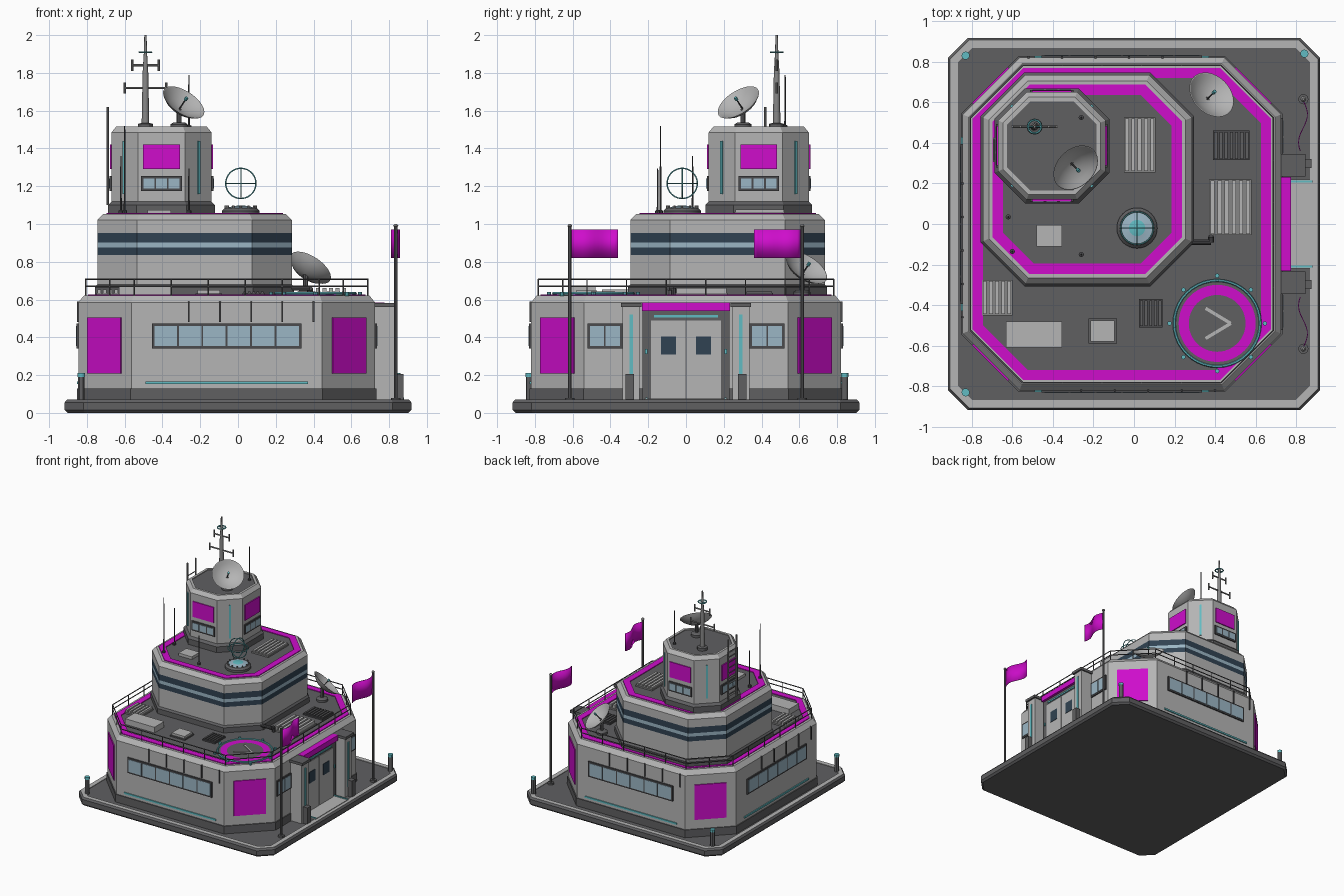
import bpy, bmesh, math
from mathutils import Vector, Matrix

cube = bpy.data.objects.get("Cube")
if cube:
    bpy.data.objects.remove(cube, do_unlink=True)


def material(name, r, g, b):
    m = bpy.data.materials.new(name)
    m.use_nodes = True
    m.diffuse_color = (r, g, b, 1)
    m.node_tree.nodes["Principled BSDF"].inputs["Base Color"].default_value = (r, g, b, 1)
    return m


LIGHT = material("light grey", .46, .46, .46)
MID = material("mid grey", .24, .24, .24)
DARK = material("dark grey", .115, .115, .12)
CHAR = material("charcoal", .07, .07, .075)
PINK = material("magenta", .62, .004, .6)
GLASS = material("pale glass", .33, .47, .56)
NAVY = material("navy glass", .03, .055, .085)
CYAN = material("cyan", .12, .5, .54)


def finish(name, bm, mats, smooth=False):
    bmesh.ops.recalc_face_normals(bm, faces=bm.faces)
    me = bpy.data.meshes.new(name)
    bm.to_mesh(me)
    bm.free()
    ob = bpy.data.objects.new(name, me)
    bpy.context.collection.objects.link(ob)
    for m in mats:
        me.materials.append(m)
    if smooth:
        bpy.ops.object.select_all(action='DESELECT')
        bpy.context.view_layer.objects.active = ob
        ob.select_set(True)
        bpy.ops.object.shade_smooth_by_angle()
    return ob


def loft(name, rings, bands, closed=True, smooth=False):
    """Skin rings of points; bands holds one material per step, then the cap."""
    bm = bmesh.new()
    mats = list(dict.fromkeys(bands))
    loops = [[bm.verts.new(p) for p in ring] for ring in rings]
    n = len(loops[0])
    for a, b, m in zip(loops, loops[1:], bands):
        for i in range(n):
            j = (i + 1) % n
            bm.faces.new((a[i], a[j], b[j], b[i])).material_index = mats.index(m)
    if closed:
        bm.faces.new(loops[0]).material_index = mats.index(bands[0])
        bm.faces.new(loops[-1]).material_index = mats.index(bands[-1])
    return finish(name, bm, mats, smooth)


class Tier:
    """Rectangle with cut corners that can be inset, lofted and decorated."""
    def __init__(self, cx, cy, hx, hy, cut):
        self.cx, self.cy, self.hx, self.hy, self.cut = cx, cy, hx, hy, cut

    def ring(self, inset, z):
        x, y = self.hx - inset, self.hy - inset
        c = self.cut - inset * (2 - math.sqrt(2))
        pts = [(x - c, -y), (x, c - y), (x, y - c), (x - c, y),
               (c - x, y), (-x, y - c), (-x, c - y), (c - x, -y)]
        return [(self.cx + px, self.cy + py, z) for px, py in pts]

    def build(self, name, steps, bands):
        return loft(name, [self.ring(*s) for s in steps], bands)

    def plate(self, name, k, u, z, w, h, mat, out=.008, thick=.016):
        """Plate on wall k (eighth turns from the front), u along the wall."""
        a = k * math.pi / 4
        n, t = Vector((math.sin(a), -math.cos(a), 0)), Vector((math.cos(a), math.sin(a), 0))
        d = self.cut / 2 if k % 2 else 0
        mid = Vector((self.cx, self.cy, z))
        mid += Vector(((self.hx - d) * round(n.x), (self.hy - d) * round(n.y), 0))
        return box(name, mid + t * u + n * (out - thick / 2), (w, thick, h), mat, a)

    def windows(self, name, k, u, z, w, h, count):
        self.plate(name + "_frame", k, u, z, w, h, CHAR, .01, .02)
        step = (w - .016) / count
        for i in range(count):
            self.plate(name + "_pane", k, u + (i - (count - 1) / 2) * step, z,
                       step - .01, h - .026, GLASS, .013)


def box(name, centre, size, mat, angle=0):
    bm = bmesh.new()
    bmesh.ops.create_cube(bm, size=1, matrix=Matrix.Translation(centre)
                          @ Matrix.Rotation(angle, 4, 'Z') @ Matrix.Diagonal((*size, 1)))
    return finish(name, bm, [mat])


def block(name, x0, x1, y0, y1, z0, z1, mat):
    return box(name, ((x0 + x1) / 2, (y0 + y1) / 2, (z0 + z1) / 2), (x1 - x0, y1 - y0, z1 - z0), mat)


def lathe(name, loc, profile, bands, axis=(0, 0, 1), sides=32):
    rot = Vector(axis).to_track_quat('Z', 'Y')
    rings = []
    for r, z in profile:
        rings.append([Vector(loc) + rot @ Vector((r * math.cos(i * math.tau / sides),
                      r * math.sin(i * math.tau / sides), z)) for i in range(sides)])
    return loft(name, rings, bands, smooth=True)


def rod(name, p, q, r, mat, sides=8):
    d = Vector(q) - Vector(p)
    return lathe(name, p, [(r, 0), (r, d.length)], [mat, mat], d, sides)


def hoop(name, loc, radius, r, mat, rot=(0, 0, 0)):
    bpy.ops.mesh.primitive_torus_add(location=loc, rotation=rot, major_radius=radius,
                                     minor_radius=r, major_segments=40, minor_segments=6)
    ob = bpy.context.object
    ob.name = name
    ob.data.materials.append(mat)


# Ground slab with pale lip
slab = Tier(0, 0, .918, .918, .1)
slab.build("ground_slab", [(.015, 0), (0, .015), (0, .055), (.012, .07), (.05, .07), (.05, .065)],
           [DARK, DARK, DARK, LIGHT, LIGHT, DARK])

# Three stacked storeys
low = Tier(-.06, 0, .785, .82, .28)
mid = Tier(-.23, .22, .515, .515, .21)
top = Tier(-.405, .385, .265, .265, .14)
low.build("lower_storey", [(-.008, .06), (-.008, .13), (0, .13), (0, .585), (.03, .622), (.05, .622),
          (.05, .628), (.1, .628), (.1, .622)],
          [DARK, DARK, LIGHT, LIGHT, LIGHT, PINK, PINK, PINK, DARK])
mid.build("middle_storey", [(-.012, .62), (-.012, .665), (0, .68), (0, .835), (0, .875), (0, .902), (0, .952),
          (0, 1.02), (.03, 1.052), (.048, 1.052), (.048, 1.058), (.1, 1.058), (.1, 1.052)],
          [DARK, DARK, LIGHT, NAVY, GLASS, NAVY, LIGHT, LIGHT, LIGHT, PINK, PINK, PINK, DARK])
top.build("tower", [(-.018, 1.05), (-.018, 1.1), (0, 1.118), (0, 1.485), (.025, 1.515), (.045, 1.515),
          (.045, 1.508)], [DARK, DARK, LIGHT, LIGHT, LIGHT, LIGHT, DARK])

# Wall details
for k in (0, 4, 6):
    low.windows("lower_window", k, 0, .407, .79, .13, 6)
    low.plate("light_strip", k, 0, .16, .86, .014, CYAN)
    for i in range(5):
        low.plate("wall_rib", k, -.2 + .165 * i, .535, .009, .11, CHAR)
for s in (-1, 1):
    low.windows("side_window", 2, s * .43, .407, .185, .13, 2)
for k in (1, 3, 5, 7):
    low.plate("corner_screen", k, 0, .357, .25, .295, PINK)
    top.plate("tower_light_strip", k, 0, 1.3, .014, .28, CYAN)
for k in (0, 2, 4, 6):
    top.plate("tower_screen", k, 0, 1.355, .195, .13, PINK)
    top.windows("tower_window", k, 0, 1.215, .215, .08, 3)

# Entrance on the model's left
block("door_frame", .7, .755, -.23, .23, .065, .54, DARK)
block("canopy", .7, .775, -.232, .232, .54, .585, PINK)
block("canopy_light", .75, .762, -.17, .17, .505, .518, CYAN)
block("porch", .72, .88, -.22, .22, .06, .075, LIGHT)
for s in (-1, 1):
    box("door", (.745, s * .094, .28), (.03, .182, .42), LIGHT)
    box("door_window", (.759, s * .093, .357), (.008, .08, .095), NAVY)
    box("door_lamp", (.757, s * .21, .325), (.012, .014, .025), CYAN)
    box("porch_light", (.81, s * .21, .077), (.14, .01, .008), CYAN)
    box("pillar", (.775, s * .29, .315), (.11, .09, .5), LIGHT)
    box("pillar_cap", (.782, s * .29, .572), (.125, .11, .022), DARK)
    box("pillar_light", (.832, s * .29, .33), (.008, .018, .38), CYAN)
    box("entrance_post", (.855, s * .298, .135), (.04, .045, .14), DARK)
    # Flags
    rod("flag_pole", (.835, s * .615, .06), (.835, s * .615, .985), .009, DARK)
    lathe("flag_foot", (.835, s * .615, .065), [(.025, 0), (.025, .015)], [DARK, DARK], sides=12)
    lathe("flag_finial", (.835, s * .615, .98), [(.006, 0), (.014, .01), (.006, .02)], [MID] * 3, sides=10)
    bm = bmesh.new()
    cols = []
    for i in range(13):
        x = .835 + .022 * math.sin(i / 12 * math.tau * .9)
        cols.append([bm.verts.new((x, s * (.61 - .25 * i / 12), z)) for z in (.82, .97)])
    for a, b in zip(cols, cols[1:]):
        bm.faces.new((a[0], b[0], b[1], a[1]))
    flag = finish("flag", bm, [PINK], True)
    flag.modifiers.new("thickness", 'SOLIDIFY').thickness = .004

# Corner bollards
for x, y in ((-.83, -.83), (-.83, .83), (.84, .84)):
    lathe("bollard", (x, y, .06), [(.018, 0), (.018, .13), (.02, .13), (.02, .15)],
          [DARK, CYAN, CYAN, CYAN], sides=12)

# Roof railing
corners = [Vector(p) for p in low.ring(.038, .62)]
for a, b in zip(corners, corners[1:] + corners[:1]):
    for h in (.05, .088):
        up = Vector((0, 0, h))
        rod("rail", a + up, b + up, .004, DARK, 6)
    count = max(2, round((b - a).length / .2))
    for i in range(count):
        p = a.lerp(b, i / count)
        rod("rail_post", p, p + Vector((0, 0, .09)), .004, DARK, 6)


# Roof vents and boxes
def vent(name, x0, x1, y0, y1, z, bars, mat, h):
    block(name + "_tray", x0, x1, y0, y1, z - .01, z + .012, CHAR if mat == DARK else MID)
    step = (x1 - x0) / bars
    for i in range(bars):
        x = x0 + (i + .5) * step
        block(name + "_fin", x - step * .3, x + step * .3, y0 + .006, y1 - .006, z, z + h, mat)


vent("dark_vent", .39, .57, .315, .46, .622, 7, DARK, .02)
vent("large_vent", .37, .58, -.055, .22, .622, 6, LIGHT, .04)
vent("left_vent", -.75, -.6, -.45, -.275, .622, 5, LIGHT, .03)
vent("small_dark_vent", .025, .14, -.51, -.37, .622, 5, DARK, .02)
vent("upper_vent", -.05, .105, .255, .525, 1.052, 5, LIGHT, .025)
block("long_box", -.63, -.355, -.61, -.48, .61, .67, LIGHT)
block("hatch_base", -.225, -.085, -.59, -.465, .61, .632, DARK)
block("hatch", -.215, -.095, -.58, -.475, .61, .65, LIGHT)
block("upper_hatch", -.48, -.355, -.11, -.005, 1.04, 1.075, LIGHT)
pipe = [(.27, -.09, .66), (.38, -.09, .66), (.38, -.065, .66), (.38, -.065, .62)]
for a, b in zip(pipe, pipe[1:]):
    rod("pipe", a, b, .014, CHAR, 10)

# Landing pad
pad = (.41, -.49, .615)
lathe("landing_pad", pad, [(.215, 0), (.215, .018), (.19, .018), (.14, .018), (.02, .018)],
      [DARK, DARK, PINK, DARK, DARK], sides=48)
hoop("pad_ring", (.41, -.49, .633), .212, .007, CYAN)
for i in range(8):
    a = i * math.pi / 4
    lathe("pad_lamp", (.41 + .235 * math.cos(a), -.49 + .235 * math.sin(a), .62),
          [(.011, 0), (.011, .02)], [CYAN, CYAN], sides=8)
for s in (-1, 1):
    box("pad_chevron", (.415, -.49 + s * .037, .636), (.145, .016, .006), LIGHT, -s * .54)

# Skylight with wire globe
lathe("skylight", (.015, -.02, 1.05), [(.1, 0), (.1, .02), (.085, .035), (.075, .035), (.04, .045), (.01, .048)],
      [DARK, DARK, DARK, GLASS, CYAN, CYAN])
for i in range(12):
    a = i * math.tau / 12
    p = Vector((.015 + .08 * math.cos(a), -.02 + .08 * math.sin(a), 1.08))
    rod("skylight_stud", p, p + Vector((0, 0, .018)), .006, MID, 6)
for rot in ((0, 0, 0), (math.pi / 2, 0, 0), (0, math.pi / 2, 0)):
    hoop("globe_ring", (.015, -.02, 1.215), .08, .0035, CYAN, rot)

# Dishes
for name, p, z, n in (("roof_dish", (.38, .635, .765), .62, (.48, .48, .73)),
                      ("tower_dish", (-.29, .28, 1.64), 1.508, (.48, -.48, .73))):
    n, p = Vector(n).normalized(), Vector(p)
    back = p - n * .045
    lathe(name, back, [(.01, -.006), (.06, .006), (.1, .028), (.125, .05), (.12, .05), (.097, .034),
          (.06, .014), (.01, .004)], [LIGHT] * 8, n)
    rod("dish_feed", back, p + n * .03, .004, CHAR)
    rod("dish_tip", p + n * .022, p + n * .04, .009, CYAN)
    foot = Vector((back.x, back.y, z))
    rod("dish_arm", foot, back, .013, DARK)
    lathe("dish_foot", foot, [(.045, 0), (.045, .02), (.03, .03)], [DARK] * 3, sides=16)

# Mast with cross arms
mx, my = -.49, .48
lathe("mast", (mx, my, 1.5), [(.04, 0), (.04, .03), (.02, .035), (.015, .3), (.009, .4), (.006, .5)],
      [DARK, DARK, MID, MID, MID, MID], sides=12)
for z, w in ((1.72, .11), (1.84, .07)):
    rod("mast_arm", (mx - w, my, z), (mx + w, my, z), .006, MID)
    for s in (-1, 1):
        rod("mast_tip", (mx + s * w, my, z - .03), (mx + s * w, my, z + .03), .006, MID)
hoop("mast_ring", (mx, my, 1.91), .032, .005, CYAN)
rod("mast_ring_bar", (mx - .03, my, 1.91), (mx + .03, my, 1.91), .004, CYAN)

# Whip antennas
for x, y, z0, z1 in ((-.62, .035, 1.05, 1.36), (-.6, -.135, 1.05, 1.52),
                     (-.26, -.15, 1.05, 1.295), (-.26, .525, 1.5, 1.79)):
    lathe("antenna", (x, y, z0), [(.013, 0), (.013, .02), (.005, .025), (.003, z1 - z0)], [CHAR] * 4, sides=8)

# Tower ladder
for y in (.31, .42):
    rod("ladder_rail", (-.69, y, 1.1), (-.69, y, 1.62), .006, MID)
for i in range(9):
    z = 1.15 + i * .045
    rod("ladder_rung", (-.69, .31, z), (-.69, .42, z), .004, MID, 6)
